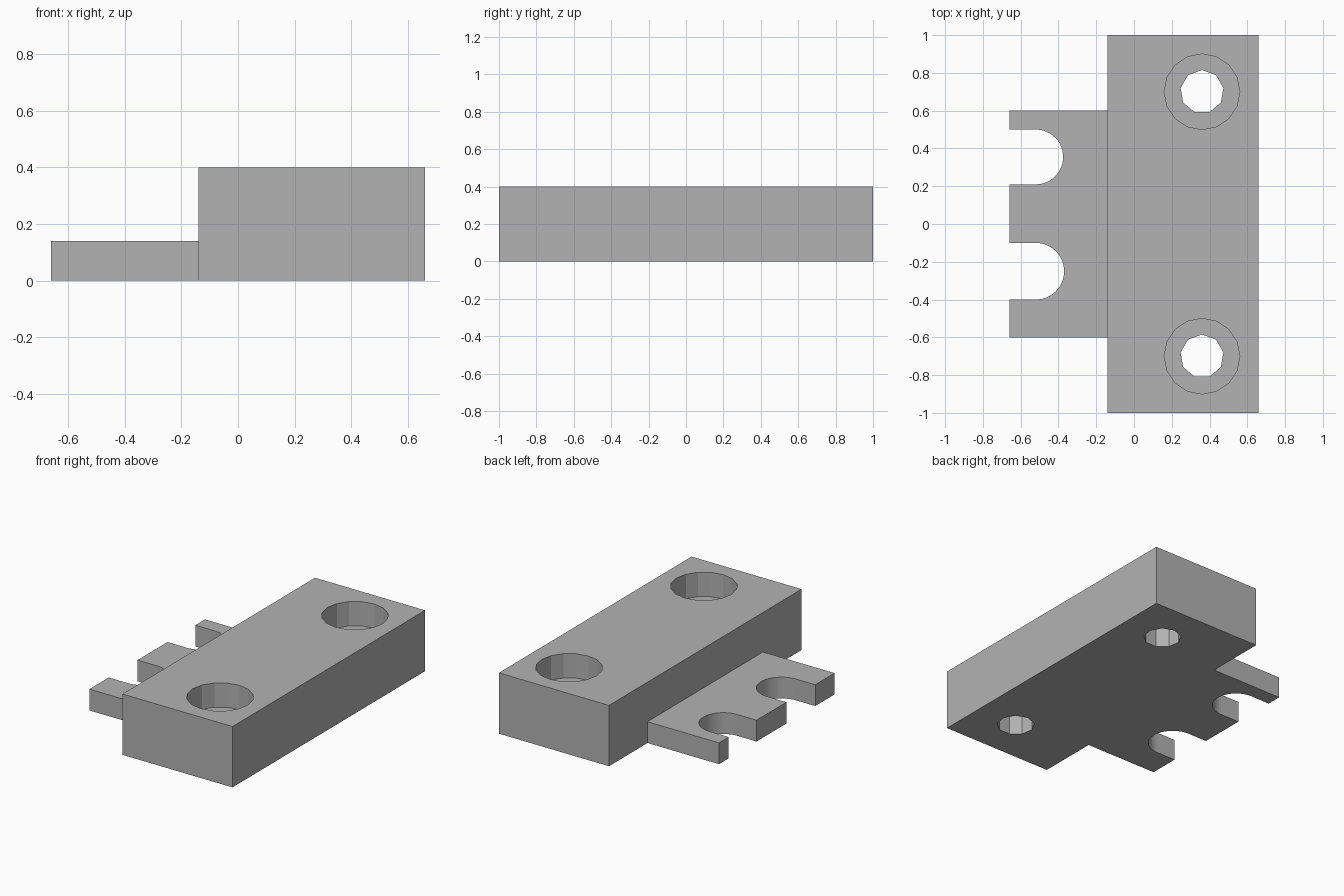
import bpy
import bmesh
from math import cos, sin, pi

cube = bpy.data.objects.get("Cube")
if cube:
    bpy.data.objects.remove(cube, do_unlink=True)

grey = bpy.data.materials.new("plain_grey")
grey.use_nodes = True
colour = (0.45, 0.45, 0.45, 1)
grey.diffuse_color = colour
grey.node_tree.nodes["Principled BSDF"].inputs["Base Color"].default_value = colour


def arc(x, y, r, start, end, steps):
    """Points along an arc, both ends included."""
    angles = [start + (end - start) * i / steps for i in range(steps + 1)]
    return [(x + r * cos(a), y + r * sin(a)) for a in angles]


def polygon(x, y, r, sides):
    """Regular polygon with one corner towards +y."""
    return arc(x, y, r, pi / 2, 5 * pi / 2, sides)[:-1]


def prism(name, outline, z0, z1):
    """Extrude a flat outline from z0 up to z1."""
    bm = bmesh.new()
    face = bm.faces.new([bm.verts.new((x, y, z0)) for x, y in outline])
    top = bmesh.ops.extrude_face_region(bm, geom=[face])["geom"]
    verts = [v for v in top if isinstance(v, bmesh.types.BMVert)]
    bmesh.ops.translate(bm, verts=verts, vec=(0, 0, z1 - z0))
    bmesh.ops.recalc_face_normals(bm, faces=bm.faces)
    mesh = bpy.data.meshes.new(name)
    bm.to_mesh(mesh)
    bm.free()
    mesh.materials.append(grey)
    obj = bpy.data.objects.new(name, mesh)
    bpy.context.collection.objects.link(obj)
    return obj


def combine(target, tool, operation):
    """Apply a boolean and drop the tool."""
    mod = target.modifiers.new(tool.name, 'BOOLEAN')
    mod.operation = operation
    mod.solver = 'EXACT'
    mod.object = tool
    bpy.context.view_layer.objects.active = target
    bpy.ops.object.modifier_apply(modifier=mod.name)
    bpy.data.objects.remove(tool, do_unlink=True)


# Thick block
left, step, right = -0.66, -0.14, 0.66
block = prism("mounting_block", [(step, -1), (right, -1), (right, 1), (step, 1)], 0, 0.4)

# Thin tab with two open round-ended slots, running a little into the block
outline = [(step + 0.1, 0.6), (left, 0.6)]
for y, r in ((0.355, 0.145), (-0.25, 0.15)):
    outline += [(left, y + r)] + arc(-0.52, y, r, pi / 2, -pi / 2, 32) + [(left, y - r)]
outline += [(left, -0.6), (step + 0.1, -0.6)]
combine(block, prism("slotted_tab", outline, 0, 0.14), 'UNION')

# Counterbored screw holes
for y in (-0.7, 0.7):
    combine(block, prism("screw_hole", polygon(0.36, y, 0.115, 9), -0.1, 0.5), 'DIFFERENCE')
    combine(block, prism("counterbore", polygon(0.36, y, 0.2, 16), 0.24, 0.5), 'DIFFERENCE')
